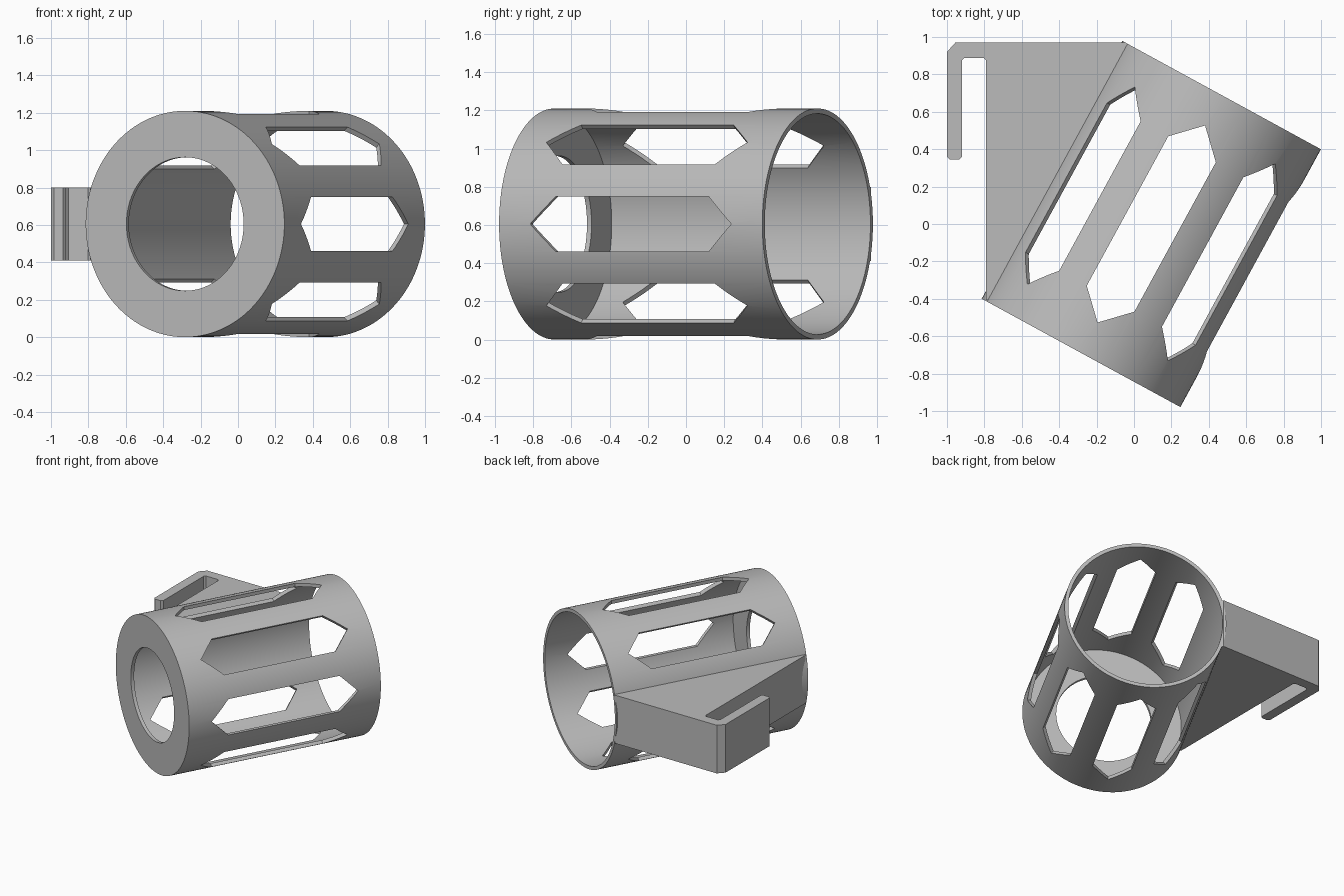
import bpy, bmesh, math
from mathutils import Matrix, Vector

if "Cube" in bpy.data.objects:
    bpy.data.objects.remove(bpy.data.objects["Cube"])

R, WALL, HALF, MID = 0.605, 0.027, 0.785, 0.605
BORE, HOLE = R - WALL, 0.357
# Local frame: x sideways, y along the tube axis, z up
FRAME = Matrix.Translation((0.0925, 0, MID)) @ Matrix.Rotation(math.radians(-28.6), 4, 'Z')

grey = bpy.data.materials.new("plain_grey")
grey.use_nodes = True
COLOR = (0.5, 0.5, 0.5, 1)
grey.diffuse_color = COLOR
grey.node_tree.nodes["Principled BSDF"].inputs["Base Color"].default_value = COLOR


def finish(name, bm):
    bmesh.ops.recalc_face_normals(bm, faces=bm.faces[:])
    mesh = bpy.data.meshes.new(name)
    bm.to_mesh(mesh)
    bm.free()
    mesh.materials.append(grey)
    obj = bpy.data.objects.new(name, mesh)
    bpy.context.collection.objects.link(obj)
    return obj


def prism(bm, outline, low, high, matrix):
    """Extrude a flat outline from low to high along the matrix's z axis."""
    face = bm.faces.new([bm.verts.new(matrix @ Vector((x, y, low))) for x, y in outline])
    ext = bmesh.ops.extrude_face_region(bm, geom=[face])
    verts = [g for g in ext["geom"] if isinstance(g, bmesh.types.BMVert)]
    shift = matrix.to_3x3() @ Vector((0, 0, high - low))
    bmesh.ops.translate(bm, vec=shift, verts=verts)


def cylinder(name, radius, start, end):
    bm = bmesh.new()
    place = FRAME @ Matrix.Translation((0, (start + end) / 2, 0)) @ Matrix.Rotation(math.pi / 2, 4, 'X')
    bmesh.ops.create_cone(bm, cap_ends=True, segments=128, radius1=radius, radius2=radius,
                          depth=end - start, matrix=place)
    return finish(name, bm)


def combine(target, tool, operation):
    mod = target.modifiers.new(operation.lower(), 'BOOLEAN')
    mod.operation, mod.solver, mod.object = operation, 'EXACT', tool
    bpy.ops.object.select_all(action='DESELECT')
    bpy.context.view_layer.objects.active = target
    target.select_set(True)
    bpy.ops.object.modifier_apply(modifier=mod.name)
    bpy.data.objects.remove(tool)


# Outer drum
holder = cylinder("slotted_tube_with_clip", R, -HALF, HALF)

# Side bracket with its hooked arm
outline = [(-0.045, 0.97), (-0.955, 0.97), (-1, 0.92), (-1, 0.36), (-0.985, 0.345),
           (-0.935, 0.345), (-0.92, 0.36), (-0.92, 0.875), (-0.907, 0.888),
           (-0.803, 0.888), (-0.79, 0.875), (-0.79, -0.4), (-0.773, -0.417), (-0.026, 0.953)]
bm = bmesh.new()
prism(bm, outline, -0.195, 0.195, Matrix.Translation((0, 0, MID)))
combine(holder, finish("clip_bracket", bm), 'UNION')

# Open bore and the round opening in the end plate
combine(holder, cylinder("bore_cutter", BORE, WALL - HALF, HALF + 0.1), 'DIFFERENCE')
combine(holder, cylinder("opening_cutter", HOLE, -HALF - 0.1, -HALF + 0.1), 'DIFFERENCE')

# Seven pointed slots; the bracket side stays solid
slot = [(0, -0.6), (0.145, -0.455), (0.145, 0.455), (0, 0.6), (-0.145, 0.455), (-0.145, -0.455)]
bm = bmesh.new()
for i in range(-3, 4):
    turn = Matrix.Rotation(math.pi / 2 + i * math.pi / 4, 4, 'Y')
    prism(bm, slot, 0.5, 0.66, FRAME @ turn)
combine(holder, finish("slot_cutters", bm), 'DIFFERENCE')

bpy.ops.object.shade_smooth_by_angle(angle=math.radians(25))
